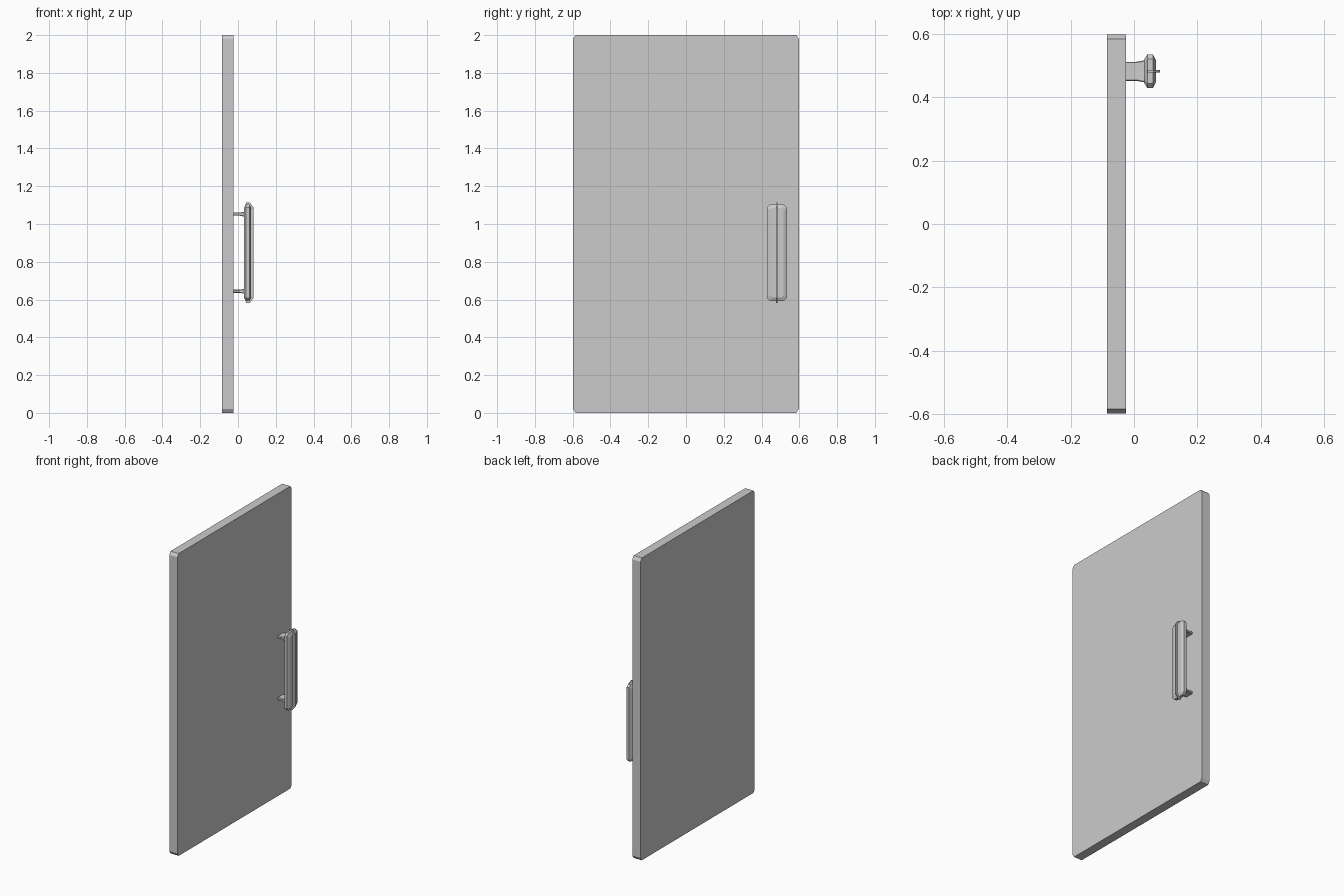
import bpy, bmesh

if "Cube" in bpy.data.objects:
    bpy.data.objects.remove(bpy.data.objects["Cube"])

HY, HZ = 0.481, 0.848      # handle centre


def loft(name, rings):
    """Skin equal-sized rings of points and cap both ends."""
    bm = bmesh.new()
    vs = [[bm.verts.new(p) for p in r] for r in rings]
    n = len(vs[0])
    for a, b in zip(vs, vs[1:]):
        for i in range(n):
            j = (i + 1) % n
            bm.faces.new((a[i], a[j], b[j], b[i]))
    bm.faces.new(vs[0])
    bm.faces.new(vs[-1])
    bmesh.ops.recalc_face_normals(bm, faces=bm.faces)
    me = bpy.data.meshes.new(name)
    bm.to_mesh(me)
    bm.free()
    ob = bpy.data.objects.new(name, me)
    bpy.context.collection.objects.link(ob)
    return ob


def clipped(x, cy, cz, hy, hz, dy, dz):
    """Rectangle in the YZ plane with cut corners."""
    pts = [(hy, hz - dz), (hy - dy, hz), (dy - hy, hz), (-hy, hz - dz),
           (-hy, dz - hz), (dy - hy, -hz), (hy - dy, -hz), (hy, dz - hz)]
    return [(x, cy + y, cz + z) for y, z in pts]


# Door slab
loft("door_panel", [clipped(x, 0, 1, 0.597, 1.0, 0.0135, 0.02)
                    for x in (-0.085, -0.025)])

# Grip plate with bevelled front and back
loft("handle_grip", [clipped(x, HY, HZ, hy, hz, d, d) for x, hy, hz, d in (
    (0.031, 0.035, 0.237, 0.010), (0.042, 0.053, 0.255, 0.015),
    (0.060, 0.053, 0.255, 0.015), (0.069, 0.035, 0.237, 0.010))])

# Thin ridge running around the middle of the grip
ridge = [(0.038, 0.245), (0.043, 0.266), (0.062, 0.266), (0.082, 0.240)]
outline = ridge + [(x, -z) for x, z in reversed(ridge)]
loft("handle_ridge", [[(x, HY + s * 0.004, HZ + z) for x, z in outline]
                      for s in (-1, 1)])

# Two flared posts joining grip to door
for label, s in (("upper", 1), ("lower", -1)):
    loft(label + "_post", [clipped(x, HY, HZ + s * 0.204, hy, hz, 0.003, 0.003)
                           for x, hy, hz in ((-0.027, 0.030, 0.008),
                                             (0.008, 0.030, 0.008),
                                             (0.034, 0.035, 0.013))])
